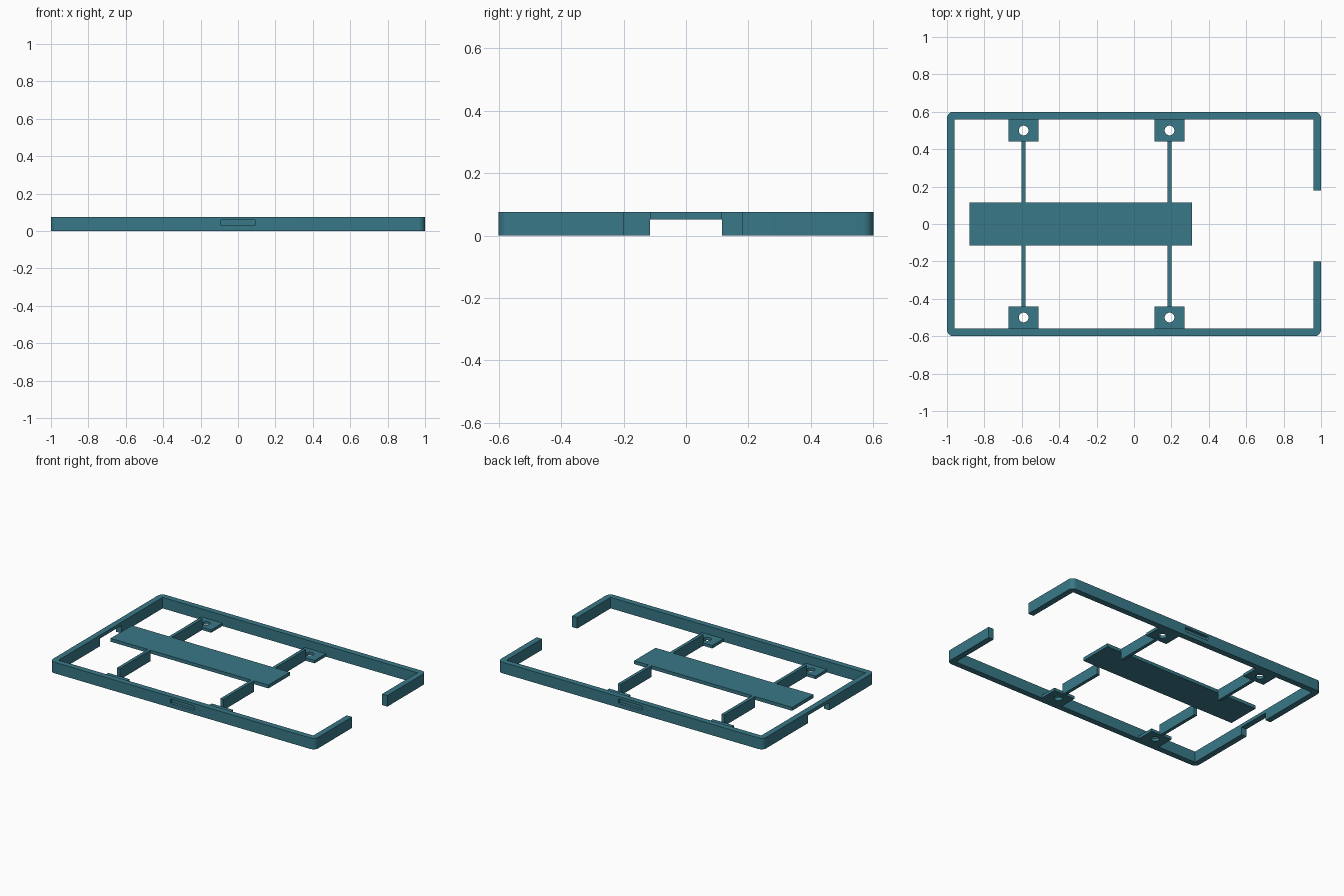
import bpy, bmesh, math

cube = bpy.data.objects.get("Cube")
if cube:
    bpy.data.objects.remove(cube, do_unlink=True)

# Single teal material
COLOR = (0.0395, 0.188, 0.242, 1.0)
teal = bpy.data.materials.new("teal")
teal.use_nodes = True
teal.diffuse_color = COLOR
teal.node_tree.nodes["Principled BSDF"].inputs["Base Color"].default_value = COLOR

HEIGHT = 0.075
WALL = 0.04
HX, HY = 1.0, 0.6
RADIUS = 0.035
PLATE_Z = 0.052
PLATE_Y = 0.115


def prism(name, outline, z0, z1):
    """Extrude a flat outline from z0 to z1."""
    bm = bmesh.new()
    face = bm.faces.new([bm.verts.new((x, y, z0)) for x, y in outline])
    top = bmesh.ops.extrude_face_region(bm, geom=[face])
    bmesh.ops.translate(bm, vec=(0, 0, z1 - z0),
                        verts=[g for g in top["geom"] if isinstance(g, bmesh.types.BMVert)])
    bmesh.ops.recalc_face_normals(bm, faces=bm.faces)
    mesh = bpy.data.meshes.new(name)
    bm.to_mesh(mesh)
    bm.free()
    mesh.materials.append(teal)
    obj = bpy.data.objects.new(name, mesh)
    bpy.context.collection.objects.link(obj)
    return obj


def box(name, x0, x1, y0, y1, z0, z1):
    return prism(name, [(x0, y0), (x1, y0), (x1, y1), (x0, y1)], z0, z1)


def arc(cx, cy, r, start, end, steps):
    return [(cx + r * math.cos(math.radians(start + (end - start) * i / steps)),
             cy + r * math.sin(math.radians(start + (end - start) * i / steps)))
            for i in range(steps + 1)]


def select_only(obj):
    bpy.ops.object.select_all(action='DESELECT')
    obj.select_set(True)
    bpy.context.view_layer.objects.active = obj


def cut(obj, cutter):
    """Subtract the cutter from the object and discard it."""
    cutter.hide_render = True
    mod = obj.modifiers.new("cut", 'BOOLEAN')
    mod.operation = 'DIFFERENCE'
    mod.solver = 'EXACT'
    mod.object = cutter
    select_only(obj)
    bpy.ops.object.modifier_apply(modifier=mod.name)
    bpy.data.objects.remove(cutter, do_unlink=True)


def smooth(obj):
    select_only(obj)
    bpy.ops.object.shade_smooth_by_angle(angle=math.radians(30))


# Open frame: rounded outside corners, square inside corners, gap on the +x side
ix, iy = HX - WALL, HY - WALL
cx, cy = HX - RADIUS, HY - RADIUS
outline = [(HX, 0.18)]
outline += arc(cx, cy, RADIUS, 0, 90, 8)
outline += arc(-cx, cy, RADIUS, 90, 180, 8)
outline += arc(-cx, -cy, RADIUS, 180, 270, 8)
outline += arc(cx, -cy, RADIUS, 270, 360, 8)
outline += [(HX, -0.2), (ix, -0.2), (ix, -iy), (-ix, -iy), (-ix, iy), (ix, iy), (ix, 0.18)]
frame = prism("frame", outline, 0, HEIGHT)

# Opening under the -x wall, and shallow slots in the long walls
cut(frame, box("notch_cutter", -1.1, -0.9, -PLATE_Y, PLATE_Y, -0.1, PLATE_Z))
for side in (-1, 1):
    y0, y1 = sorted((side * (HY - 0.02), side * (HY + 0.1)))
    cut(frame, box("slot_cutter", -0.09, 0.09, y0, y1, 0.028, 0.058))
smooth(frame)

# Raised centre plate
box("centre_plate", -0.88, 0.31, -PLATE_Y, PLATE_Y, PLATE_Z, HEIGHT)

# Struts and drilled mounting pads on both sides
for x, end in ((-0.59, "rear"), (0.19, "fore")):
    for side, label in ((-1, "right"), (1, "left")):
        y0, y1 = sorted((side * PLATE_Y, side * 0.445))
        box(f"strut_{end}_{label}", x - 0.011, x + 0.011, y0, y1, 0, HEIGHT)
        y0, y1 = sorted((side * 0.44, side * iy))
        pad = box(f"mounting_pad_{end}_{label}", x - 0.08, x + 0.08, y0, y1, 0, 0.02)
        cut(pad, prism("hole_cutter", arc(x, side * 0.5, 0.026, 0, 360, 32)[:-1], -0.1, 0.1))
        smooth(pad)
